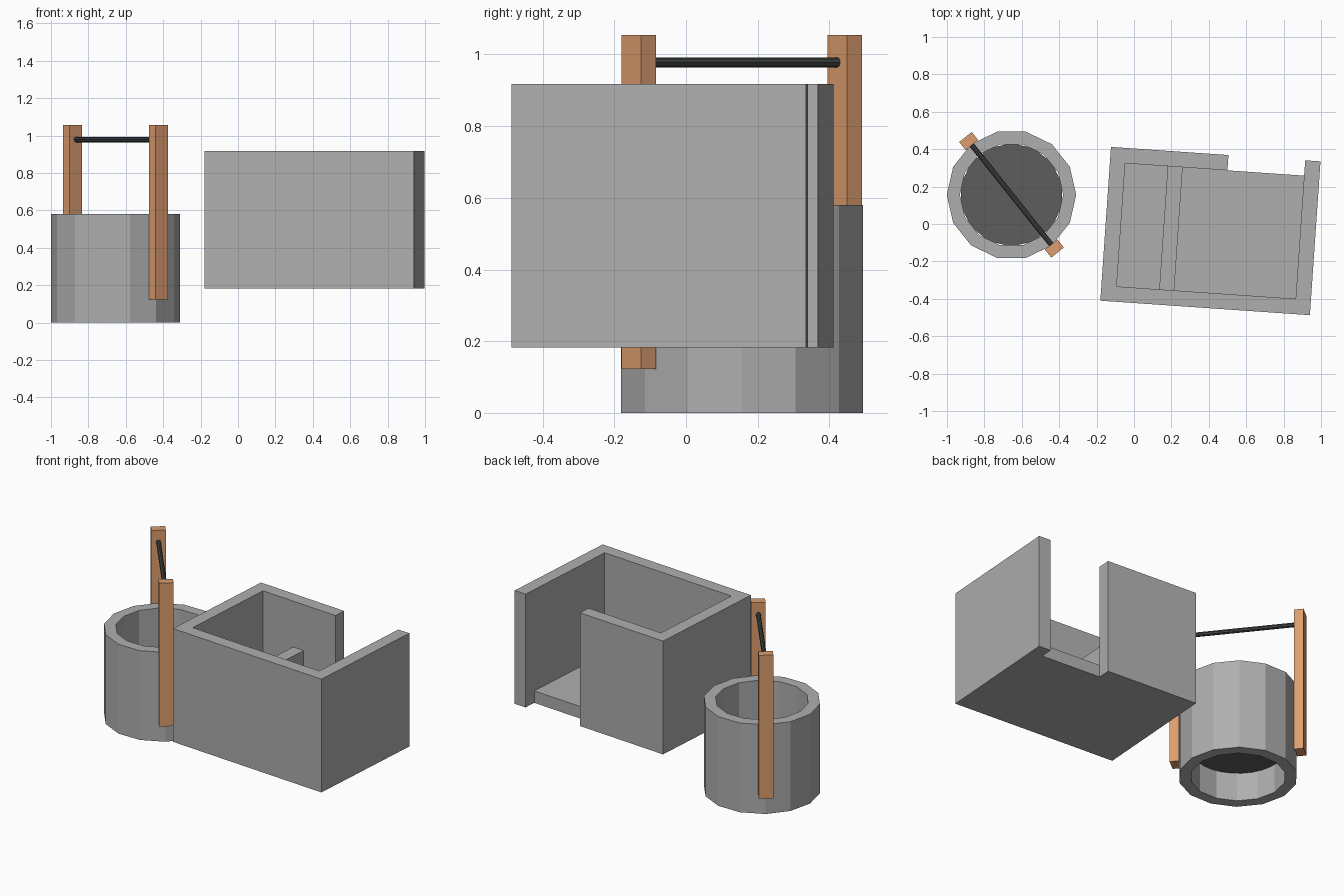
import bpy, bmesh, math
from mathutils import Matrix, Vector

if "Cube" in bpy.data.objects:
    bpy.data.objects.remove(bpy.data.objects["Cube"])


def material(name, color):
    m = bpy.data.materials.new(name)
    m.diffuse_color = (*color, 1)
    m.use_nodes = True
    m.node_tree.nodes["Principled BSDF"].inputs["Base Color"].default_value = m.diffuse_color
    return m


STONE = material("grey stone", (0.43, 0.43, 0.43))
DARK = material("dark water", (0.11, 0.11, 0.11))
IRON = material("black iron", (0.055, 0.06, 0.06))
WOOD = material("brown wood", (0.72, 0.34, 0.16))


def finish(name, bm, mat, matrix=Matrix()):
    bmesh.ops.recalc_face_normals(bm, faces=bm.faces)
    me = bpy.data.meshes.new(name)
    bm.to_mesh(me)
    bm.free()
    me.materials.append(mat)
    ob = bpy.data.objects.new(name, me)
    ob.matrix_world = matrix
    bpy.context.collection.objects.link(ob)
    return ob


def prism(name, outline, z0, z1, mat, matrix):
    """Extrude a flat outline from z0 to z1."""
    bm = bmesh.new()
    face = bm.faces.new([bm.verts.new((x, y, z0)) for x, y in outline])
    ext = bmesh.ops.extrude_face_region(bm, geom=[face])
    verts = [g for g in ext["geom"] if isinstance(g, bmesh.types.BMVert)]
    bmesh.ops.translate(bm, verts=verts, vec=(0, 0, z1 - z0))
    return finish(name, bm, mat, matrix)


def rect(x0, x1, y0, y1):
    return [(x0, y0), (x1, y0), (x1, y1), (x0, y1)]


# Well: open ring with 14 sides
well = Matrix.Translation((-0.655, 0.156, 0))
N, R_OUT, R_IN, H = 14, 0.346, 0.276, 0.58
bm = bmesh.new()
profile = [(R_OUT, 0), (R_OUT, H), (R_IN, H), (R_IN, 0)]
rings = []
for i in range(N):
    a = 2 * math.pi * i / N
    rings.append([bm.verts.new((r * math.cos(a), r * math.sin(a), z)) for r, z in profile])
for i in range(N):
    p, q = rings[i], rings[(i + 1) % N]
    for k in range(4):
        bm.faces.new((p[k], q[k], q[(k + 1) % 4], p[(k + 1) % 4]))
finish("well_ring", bm, STONE, well)

# Water surface inside the well
bm = bmesh.new()
bmesh.ops.create_circle(bm, cap_ends=True, segments=N, radius=R_IN,
                        matrix=Matrix.Translation((0, 0, 0.18)))
finish("well_water", bm, DARK, well)

# Two posts on opposite sides of the ring, with a rod between them
axis = well @ Matrix.Rotation(-2 * math.pi / 7, 4, 'Z')
for side, name in ((1, "front_post"), (-1, "back_post")):
    x0, x1 = sorted((side * 0.34, side * 0.395))
    prism(name, rect(x0, x1, -0.043, 0.043), 0.123, 1.055, WOOD, axis)
bm = bmesh.new()
bmesh.ops.create_cone(bm, cap_ends=True, segments=8, radius1=0.014, radius2=0.014, depth=0.704,
                      matrix=Matrix.Translation((0, 0, 0.978)) @ Matrix.Rotation(math.pi / 2, 4, 'Y'))
finish("crossbar", bm, IRON, axis)

# Trough box: walls with a full-height gap at the back, floor and low divider
box = Matrix.Translation((-0.18, -0.41, 0)) @ Matrix.Rotation(math.radians(-3.95), 4, 'Z')
W, D, T, GAP = 1.123, 0.824, 0.082, 0.63
Z0, Z1 = 0.182, 0.918
walls = [(0, 0), (W, 0), (W, D), (W - T, D), (W - T, T), (T, T),
         (T, D - T), (GAP, D - T), (GAP, D), (0, D)]
prism("box_walls", walls, Z0, Z1, STONE, box)
prism("box_floor", rect(T, W - T, T, D - T), Z0, Z0 + 0.078, STONE, box)
prism("box_divider", rect(0.31, 0.39, T, D - T), Z0 + 0.078, 0.62, STONE, box)
